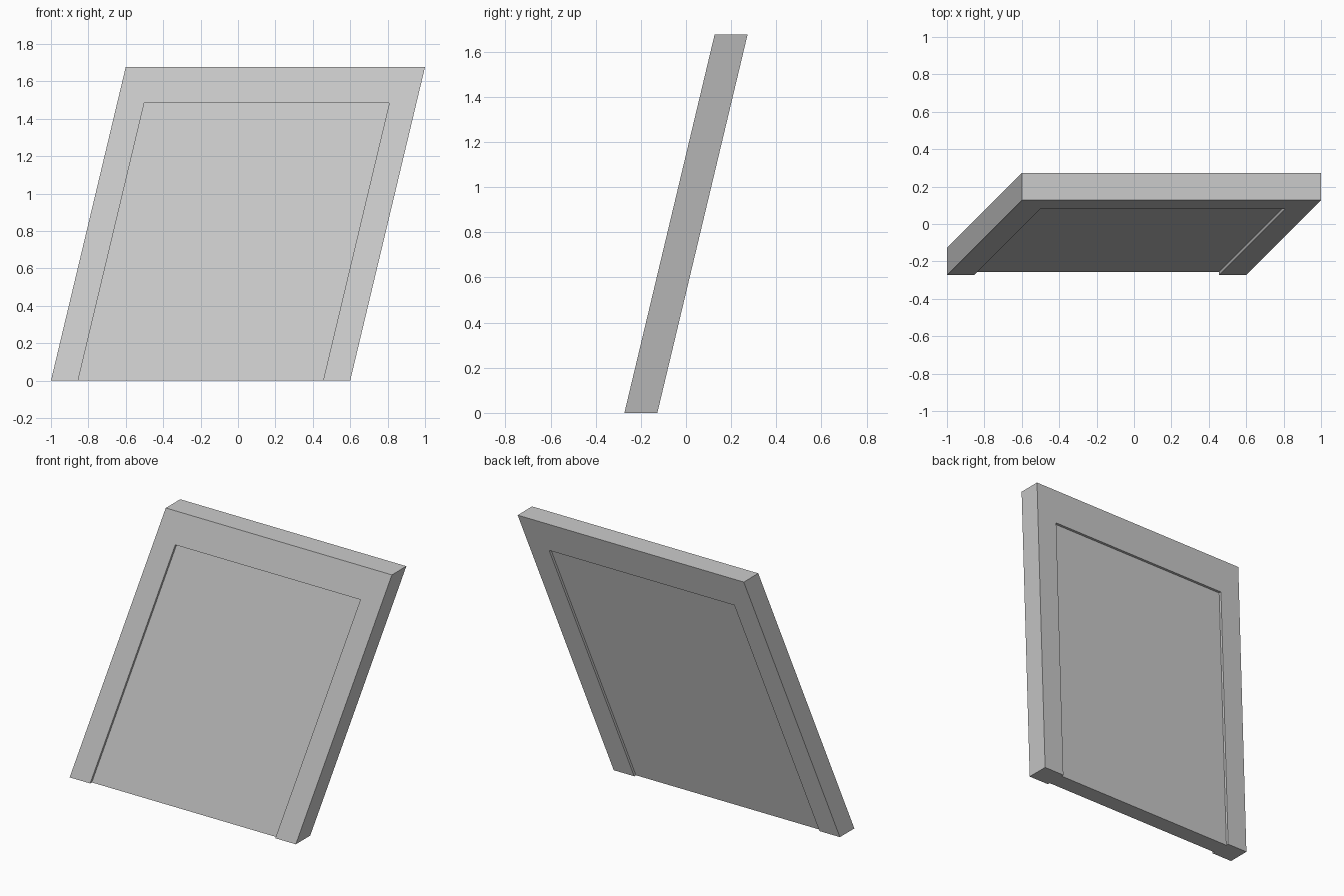
import bpy, bmesh
from mathutils import Matrix

if "Cube" in bpy.data.objects:
    bpy.data.objects.remove(bpy.data.objects["Cube"])

H = 1.677          # height
LEAN = 0.4         # sideways and backward shift at the top
HALF_W = 0.8       # half outer width
IN_W = 0.655       # half opening width
IN_H = 1.485       # opening height
DEPTH = 0.146      # frame depth
RECESS = 0.017     # panel setback on each side


def leaning_slab(name, outline, depth):
    """Extrude an x/z outline along y, then shear it towards +x and +y."""
    bm = bmesh.new()
    face = bm.faces.new([bm.verts.new((x, -depth / 2, z)) for x, z in outline])
    ext = bmesh.ops.extrude_face_region(bm, geom=[face])
    moved = [g for g in ext["geom"] if isinstance(g, bmesh.types.BMVert)]
    bmesh.ops.translate(bm, verts=moved, vec=(0, depth, 0))
    s = LEAN / H
    shear = Matrix(((1, 0, s, -LEAN / 2), (0, 1, s, -LEAN / 2),
                    (0, 0, 1, 0), (0, 0, 0, 1)))
    bmesh.ops.transform(bm, matrix=shear, verts=bm.verts)
    bmesh.ops.recalc_face_normals(bm, faces=bm.faces)
    mesh = bpy.data.meshes.new(name)
    bm.to_mesh(mesh)
    bm.free()
    obj = bpy.data.objects.new(name, mesh)
    bpy.context.collection.objects.link(obj)
    return obj


# Frame: two side posts and a top rail, open at the bottom
leaning_slab("door_frame", [(-HALF_W, 0), (-IN_W, 0), (-IN_W, IN_H), (IN_W, IN_H),
                            (IN_W, 0), (HALF_W, 0), (HALF_W, H), (-HALF_W, H)], DEPTH)

# Panel: fills the opening, set back from both faces
leaning_slab("door_panel", [(-IN_W, 0), (IN_W, 0), (IN_W, IN_H), (-IN_W, IN_H)],
             DEPTH - 2 * RECESS)
